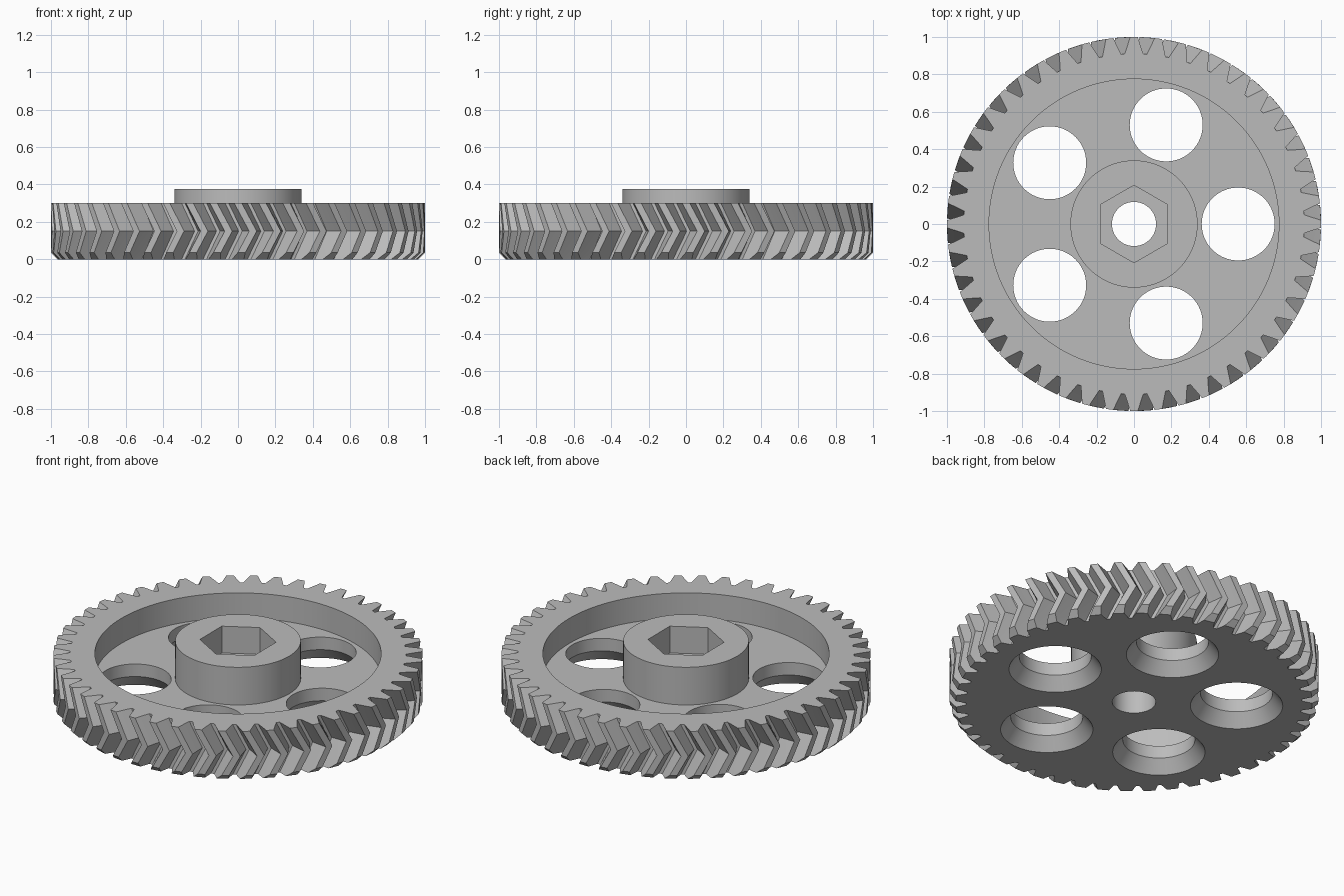
import bpy, bmesh, math

if "Cube" in bpy.data.objects:
    bpy.data.objects.remove(bpy.data.objects["Cube"])

TEETH = 48
PITCH = 2 * math.pi / TEETH
TWIST = 0.08          # rotation of the chevron's middle
R_ROOT, R_TIP = 0.91, 1.0

steel = bpy.data.materials.new("grey metal")
steel.diffuse_color = (0.5, 0.5, 0.5, 1)
steel.use_nodes = True
steel.node_tree.nodes["Principled BSDF"].inputs["Base Color"].default_value = steel.diffuse_color


def make_object(name, bm):
    bmesh.ops.recalc_face_normals(bm, faces=bm.faces[:])
    me = bpy.data.meshes.new(name)
    bm.to_mesh(me)
    bm.free()
    me.materials.append(steel)
    ob = bpy.data.objects.new(name, me)
    bpy.context.collection.objects.link(ob)
    return ob


def loft(name, rings):
    """Solid through a stack of rings with equal point counts."""
    bm = bmesh.new()
    loops = [[bm.verts.new(p) for p in ring] for ring in rings]
    n = len(loops[0])
    for a, b in zip(loops, loops[1:]):
        for i in range(n):
            j = (i + 1) % n
            bm.faces.new((a[i], a[j], b[j], b[i]))
    bm.faces.new(loops[0][::-1])
    bm.faces.new(loops[-1])
    return make_object(name, bm)


def lathe(name, profile, sides=96, cx=0.0, cy=0.0, turn=0.0):
    """Round or many-sided solid from (radius, z) pairs."""
    return loft(name, [[(cx + r * math.cos(turn + 2 * math.pi * i / sides),
                         cy + r * math.sin(turn + 2 * math.pi * i / sides), z)
                        for i in range(sides)] for r, z in profile])


def half_width(r):
    t = (r - R_ROOT) / (R_TIP - R_ROOT)
    return 0.055 - 0.035 * t ** 0.9


def tooth_ring(z, tip):
    turn = TWIST * (1 - abs(z - 0.15) / 0.15)
    mid = (R_ROOT + tip) / 2
    pts = []
    for k in range(TEETH):
        c = k * PITCH + turn
        for r, s in ((R_ROOT, -1), (mid, -1), (tip, -1), (tip, 1), (mid, 1), (R_ROOT, 1)):
            a = c + s * half_width(r)
            pts.append((r * math.cos(a), r * math.sin(a), z))
    return pts


def combine(ob, other, op):
    m = ob.modifiers.new(op.lower(), 'BOOLEAN')
    m.operation, m.solver, m.object = op, 'EXACT', other
    bpy.context.view_layer.objects.active = ob
    bpy.ops.object.modifier_apply(modifier=m.name)
    bpy.data.objects.remove(other)


# Herringbone toothed disc, bevelled at the lower edge
gear = loft("herringbone_gear", [tooth_ring(0, 0.965), tooth_ring(0.035, R_TIP),
                                 tooth_ring(0.15, R_TIP), tooth_ring(0.30, R_TIP)])

# Recessed web and raised hub
combine(gear, lathe("recess", [(0.775, 0.15), (0.775, 0.5)], 128), 'DIFFERENCE')
combine(gear, lathe("hub", [(0.34, 0.1), (0.34, 0.375)]), 'UNION')

# Hexagonal nut pocket and shaft bore
combine(gear, lathe("nut_pocket", [(0.207, 0.215), (0.207, 0.5)], 6, turn=math.pi / 2), 'DIFFERENCE')
combine(gear, lathe("bore", [(0.118, -0.1), (0.118, 0.5)], 64), 'DIFFERENCE')

# Five lightening holes, countersunk from below
for k in range(5):
    a = 2 * math.pi * k / 5
    combine(gear, lathe("hole", [(0.265, -0.02), (0.195, 0.075), (0.195, 0.25)], 64,
                        0.557 * math.cos(a), 0.557 * math.sin(a)), 'DIFFERENCE')

# Smooth round walls, crisp edges
gear.select_set(True)
bpy.context.view_layer.objects.active = gear
bpy.ops.object.shade_smooth_by_angle(angle=math.radians(12))
